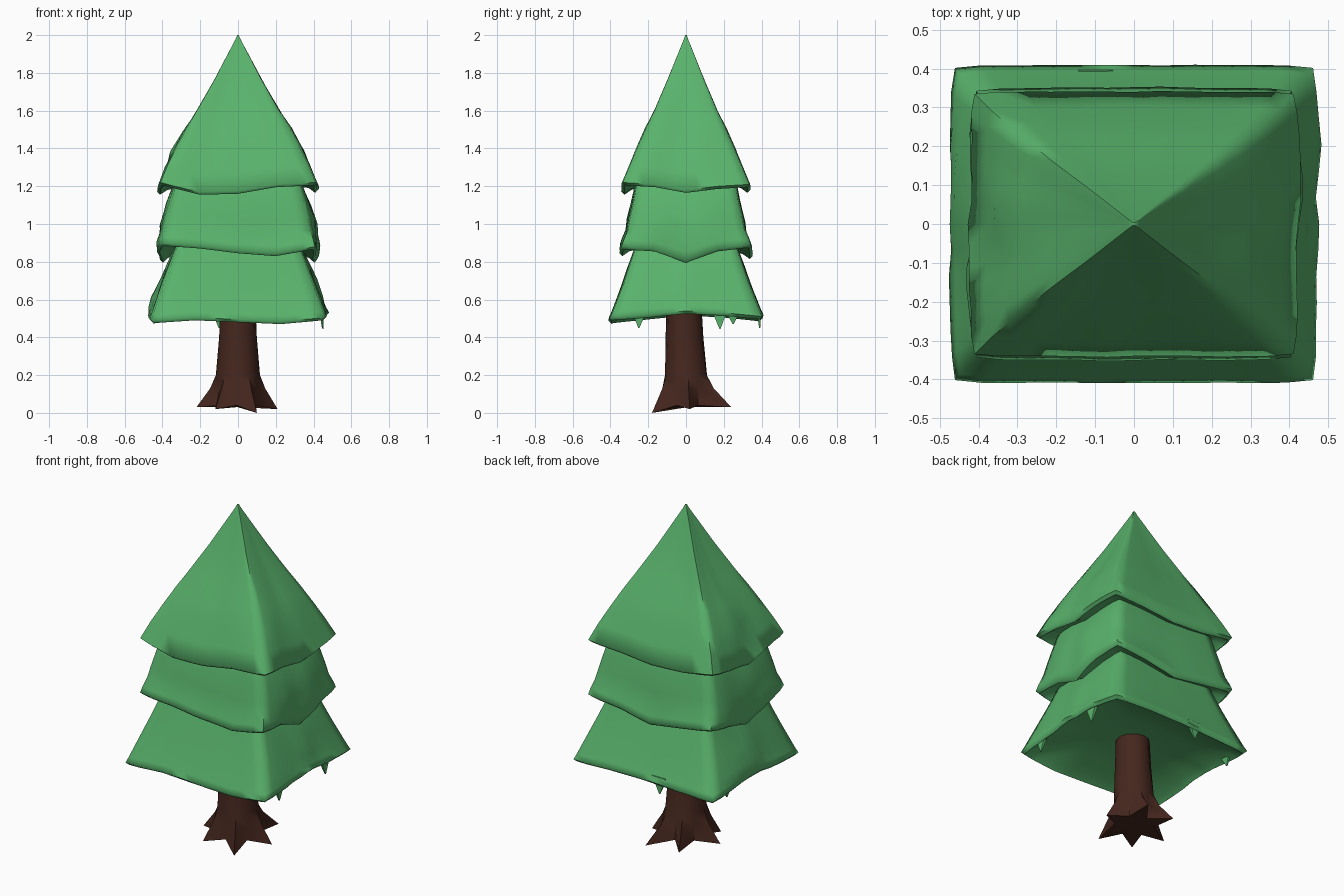
import bpy, bmesh, math
from mathutils import Vector, noise

if "Cube" in bpy.data.objects:
    bpy.data.objects.remove(bpy.data.objects["Cube"])


def material(name, color):
    m = bpy.data.materials.new(name)
    m.diffuse_color = color
    m.use_nodes = True
    m.node_tree.nodes["Principled BSDF"].inputs["Base Color"].default_value = m.diffuse_color
    return m


GREEN = material("needles", (0.10, 0.45, 0.15, 1))
BROWN = material("bark", (0.06, 0.02, 0.013, 1))


def loft(name, rings, mat, angle):
    """Skin a list of closed rings of points and cap both ends."""
    bm = bmesh.new()
    loops = [[bm.verts.new(p) for p in r] for r in rings]
    n = len(loops[0])
    for a, b in zip(loops, loops[1:]):
        for i in range(n):
            j = (i + 1) % n
            bm.faces.new((a[i], a[j], b[j], b[i]))
    for loop in (loops[0], loops[-1]):
        c = sum((v.co for v in loop), Vector()) / n
        mid = bm.verts.new(c)
        for i in range(n):
            bm.faces.new((loop[i], loop[(i + 1) % n], mid))
    bmesh.ops.recalc_face_normals(bm, faces=bm.faces[:])
    me = bpy.data.meshes.new(name)
    bm.to_mesh(me)
    bm.free()
    me.materials.append(mat)
    ob = bpy.data.objects.new(name, me)
    bpy.context.collection.objects.link(ob)
    bpy.context.view_layer.objects.active = ob
    ob.select_set(True)
    bpy.ops.object.shade_smooth_by_angle(angle=math.radians(angle))
    ob.select_set(False)
    return ob


N = 12                                    # segments per side of a tier
CORNERS = [(-1, -1), (1, -1), (1, 1), (-1, 1)]


def tier(name, top, profile, hem, under, seed):
    """Four-sided skirt. profile: (fraction down, half x, half y, side bulge);
    hem: 16 edge heights from the front left corner, anticlockwise from above."""
    heights = []
    for i in range(4 * N):
        k, f = divmod(i * 4 / N, 1)
        a, b = hem[int(k) % 16], hem[(int(k) + 1) % 16]
        heights.append(a + (b - a) * f)

    def ring(f, hx, hy, bulge, drop=None):
        pts = []
        for i in range(4 * N):
            s, k = divmod(i, N)
            t = k / N
            a, b = CORNERS[s], CORNERS[(s + 1) % 4]
            u, v = a[0] + (b[0] - a[0]) * t, a[1] + (b[1] - a[1]) * t
            x, y = u * hx, v * hy
            if k == 0:                    # softened corner
                x, y = x * 0.985, y * 0.985
            z = top + (heights[i] - top) * f
            side = s in (1, 3)
            w = math.sin(math.pi * t)
            wob = noise.noise(Vector((x * 6, y * 6, z * 6 + seed)))
            push = w * f * (bulge + wob * (0.035 if side else 0.015))
            if side:
                x += math.copysign(push, x)
            else:
                y += math.copysign(push * 0.4, y)
            if drop is not None:
                z = heights[i] + drop
            pts.append((x, y, z))
        return pts

    rings = [ring(*p) for p in profile]
    f, hx, hy, b = profile[-1]
    rings.append(ring(f, hx - 0.015, hy - 0.015, b, -0.015))
    rings.append(ring(f, hx - 0.05, hy - 0.05, b, 0.01))
    mean = sum(heights) / len(heights)
    rings.append([(x * 0.5, y * 0.5, mean + under) for x, y, z in rings[-1]])
    return loft(name, rings, GREEN, 70)


# Foliage tiers
tier("top_tier", 2.0,
     [(0, .004, .004, 0), (.03, .014, .012, 0), (.3, .125, .098, 0),
      (.5, .215, .165, .01), (.62, .27, .21, .035), (.75, .325, .256, .03),
      (.88, .377, .30, .01), (1, .417, .34, .0)],
     [1.22, 1.17, 1.175, 1.21, 1.22, 1.21, 1.18, 1.20,
      1.21, 1.20, 1.18, 1.19, 1.22, 1.19, 1.17, 1.20], .03, 1)
tier("middle_tier", 1.32,
     [(0, .27, .22, 0), (.25, .33, .265, .06), (.45, .355, .28, .06),
      (.65, .375, .30, .055), (.8, .39, .312, .03), (.92, .405, .335, .025),
      (1, .412, .348, .01)],
     [.90, .885, .86, .845, .88, .87, .81, .87,
      .89, .87, .83, .86, .89, .86, .81, .87], .03, 5)
tier("bottom_tier", 0.95,
     [(0, .30, .25, 0), (.2, .335, .275, .03), (.4, .367, .305, .035),
      (.6, .402, .335, .02), (.8, .435, .37, .015), (.93, .456, .393, .01),
      (1, .468, .408, .0)],
     [.49, .505, .495, .485, .505, .52, .54, .53,
      .51, .52, .52, .51, .50, .52, .53, .51], .055, 9)


# Small points hanging from the lowest edge
def tip(name, x, y, along_y, z):
    a, b = (.012, .045) if along_y else (.045, .012)
    base = [(x + a * u, y + b * v, .55) for u, v in CORNERS]
    base = [(px * .985, py * .985, pz) for px, py, pz in base]
    end = [(x + .003 * u, y + .003 * v, z) for u, v in CORNERS]
    loft(name, [base, end], GREEN, 30)


for i, args in enumerate([(.447, -.25, True, .45), (.45, .18, True, .445),
                          (-.10, .39, False, .45), (-.445, .25, True, .47)]):
    tip(f"hanging_tip_{i + 1}", *args)

# Trunk with six flared roots
ROOTS = [(.21, .02, .02), (.10, .24, .03), (-.10, .21, .03),
         (-.22, -.01, .03), (-.12, -.16, .02), (.10, -.18, .0)]


def trunk_ring(z, r, flare, y0=0.0):
    pts = []
    for i, (x, y, tz) in enumerate(ROOTS):
        d = Vector((x, y, 0))
        e = Vector(ROOTS[(i + 1) % 6])
        e.z = 0
        p = d.normalized() * r
        q = (d.normalized() + e.normalized()).normalized() * r * (1 - .15 * flare)
        p = p.lerp(d, flare)
        pts.append((p.x, p.y + y0, z if flare < 1 else tz))
        pts.append((q.x, q.y + y0, z))
    return pts


loft("trunk", [trunk_ring(.60, .092, 0, -.012), trunk_ring(.40, .10, 0, -.008),
               trunk_ring(.20, .112, .05), trunk_ring(.13, .116, .3),
               trunk_ring(.04, .125, 1)], BROWN, 45)
